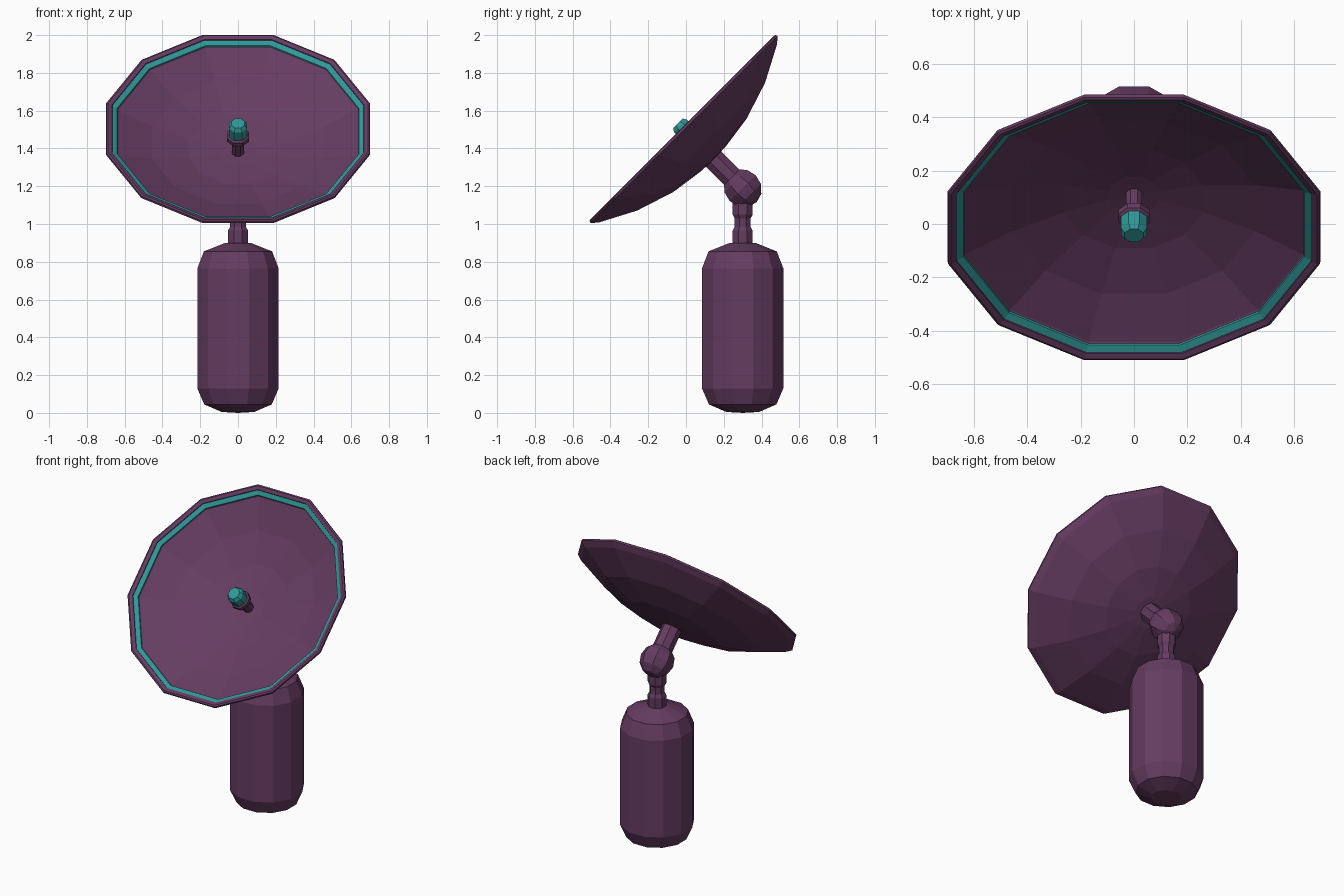
import bpy, bmesh
from math import pi, cos, sin
from mathutils import Matrix, Vector

if "Cube" in bpy.data.objects:
    bpy.data.objects.remove(bpy.data.objects["Cube"])


def material(name, rgb):
    m = bpy.data.materials.new(name)
    m.diffuse_color = (*rgb, 1)
    m.use_nodes = True
    m.node_tree.nodes["Principled BSDF"].inputs["Base Color"].default_value = m.diffuse_color
    return m


PURPLE = material("purple", (0.13, 0.045, 0.12))
TEAL = material("teal", (0.03, 0.32, 0.32))


def lathe(name, profile, n, mat, matrix):
    """Revolve (radius, height) points around local z with n flat sides."""
    bm = bmesh.new()
    rings = []
    for r, h in profile:
        if r == 0:
            rings.append([bm.verts.new((0, 0, h))] * n)
        else:
            angles = [(k + 0.5) * 2 * pi / n for k in range(n)]
            rings.append([bm.verts.new((r * cos(a), r * sin(a), h)) for a in angles])
    for a, b in zip(rings, rings[1:]):
        for k in range(n):
            j = (k + 1) % n
            quad = list(dict.fromkeys((a[k], a[j], b[j], b[k])))
            bm.faces.new(quad)
    bm.transform(matrix)
    bmesh.ops.recalc_face_normals(bm, faces=bm.faces)
    me = bpy.data.meshes.new(name)
    bm.to_mesh(me)
    bm.free()
    me.materials.append(mat)
    ob = bpy.data.objects.new(name, me)
    bpy.context.collection.objects.link(ob)
    return ob


STAND = Matrix.Translation((0, 0.3, 0))
DISH = Matrix.Translation((0, -0.015, 1.505)) @ Matrix.Rotation(pi / 4, 4, 'X')

# Tank-shaped base
lathe("base", [(0, 0), (0.09, 0.005), (0.185, 0.045), (0.223, 0.13), (0.223, 0.765),
               (0.187, 0.855), (0.07, 0.9), (0, 0.9)], 12, PURPLE, STAND)

# Stepped neck
lathe("neck", [(0, 0.88), (0.057, 0.88), (0.057, 0.965), (0.046, 0.985), (0.046, 1.03),
               (0.057, 1.05), (0.057, 1.15), (0, 1.15)], 8, PURPLE, STAND)

# Faceted ball joint
ball = [(0.105 * sin(pi * i / 6), -0.105 * cos(pi * i / 6)) for i in range(1, 6)]
lathe("ball_joint", [(0, -0.105)] + ball + [(0, 0.105)], 8, PURPLE,
      Matrix.Translation((0, 0.3, 1.19)) @ Matrix.Rotation(pi / 4, 4, 'X'))

# Arm from the ball to the dish
lathe("arm", [(0, -0.44), (0.062, -0.44), (0.062, -0.2), (0, -0.2)], 8, PURPLE, DISH)

# Dish shell: back, lip and bowl
lathe("dish", [(0, -0.23), (0.1, -0.226), (0.285, -0.2), (0.495, -0.135), (0.69, -0.036),
               (0.724, -0.008), (0.722, 0.004), (0.712, 0.008), (0.69, 0.0),
               (0.688, -0.01), (0.662, -0.024), (0.655, -0.03), (0.47, -0.105),
               (0.27, -0.155), (0.1, -0.175), (0, -0.178)], 12, PURPLE, DISH)

# Teal ring inside the lip
lathe("rim_ring", [(0.691, -0.012), (0.691, -0.004), (0.662, -0.018), (0.660, -0.028),
                   (0.691, -0.012)], 12, TEAL, DISH)

# Receiver: stem with collar, and teal cap
lathe("receiver_stem", [(0, -0.2), (0.033, -0.2), (0.033, -0.095), (0.062, -0.075),
                        (0.062, -0.05), (0.05, -0.04), (0, -0.04)], 8, PURPLE, DISH)
lathe("receiver_cap", [(0, -0.045), (0.052, -0.045), (0.052, 0.02), (0.038, 0.04),
                       (0, 0.04)], 8, TEAL, DISH)
